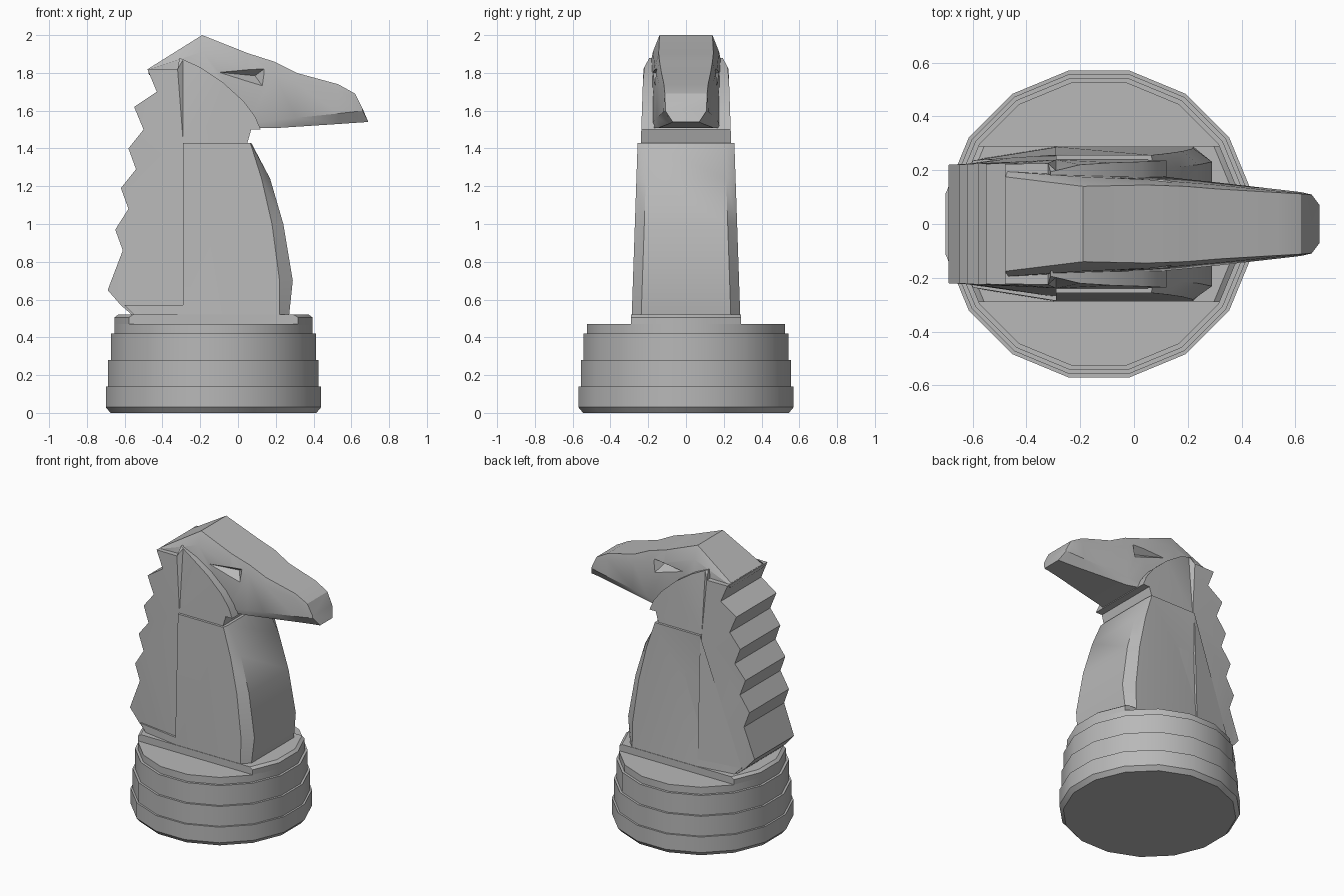
import bpy, bmesh, math
from mathutils import Vector

cube = bpy.data.objects.get("Cube")
if cube:
    bpy.data.objects.remove(cube, do_unlink=True)

grey = bpy.data.materials.new("stone grey")
grey.use_nodes = True
COLOUR = (0.48, 0.48, 0.48, 1)
grey.diffuse_color = COLOUR
grey.node_tree.nodes["Principled BSDF"].inputs["Base Color"].default_value = COLOUR

BASE_X = -0.13


def finish(name, bm):
    """Turn a bmesh into a shaded object."""
    bmesh.ops.recalc_face_normals(bm, faces=bm.faces)
    mesh = bpy.data.meshes.new(name)
    bm.to_mesh(mesh)
    bm.free()
    mesh.materials.append(grey)
    obj = bpy.data.objects.new(name, mesh)
    bpy.context.collection.objects.link(obj)
    shade(obj)
    return obj


def shade(obj):
    bpy.ops.object.select_all(action="DESELECT")
    obj.select_set(True)
    bpy.context.view_layer.objects.active = obj
    bpy.ops.object.shade_smooth_by_angle(angle=math.radians(28))


def loft(rings):
    """Skin a row of closed rings and cap both ends."""
    bm = bmesh.new()
    rows = [[bm.verts.new(p) for p in ring] for ring in rings]
    for a, b in zip(rows, rows[1:]):
        for i in range(len(a)):
            j = (i + 1) % len(a)
            bm.faces.new((a[i], a[j], b[j], b[i]))
    caps = [bm.faces.new(rows[0]), bm.faces.new(rows[-1])]
    bmesh.ops.triangulate(bm, faces=[f for f in caps if len(f.verts) > 4])
    return bm


def disc(apothem, z, sides=16):
    r = apothem / math.cos(math.pi / sides)
    turns = [(i + 0.5) * math.tau / sides for i in range(sides)]
    return [(BASE_X + r * math.cos(t), r * math.sin(t), z) for t in turns]


# Stepped round base
steps = [(0.545, 0), (0.57, 0.03), (0.57, 0.14), (0.557, 0.14), (0.557, 0.28),
         (0.542, 0.28), (0.542, 0.42), (0.525, 0.42), (0.525, 0.47)]
finish("base", loft([disc(a, z) for a, z in steps]))

# Raised band across the base, trimmed straight on both sides
bm = loft([disc(0.525, 0.465), disc(0.525, 0.505), disc(0.505, 0.52)])
for side in (-1, 1):
    cut = bmesh.ops.bisect_plane(bm, geom=bm.verts[:] + bm.edges[:] + bm.faces[:],
                                 plane_co=(0, side * 0.29, 0), plane_no=(0, side, 0),
                                 clear_outer=True)
    rim = [e for e in cut["geom_cut"] if isinstance(e, bmesh.types.BMEdge)]
    bmesh.ops.holes_fill(bm, edges=rim)
finish("base_band", bm)


# Neck with a zigzag mane, tapering towards the back
def neck_half(x, z):
    spread = 0.05 - 0.034 * (z - 0.52)
    return 0.22 + spread * min(max((x + 0.65) / 0.36, 0), 1) - 0.5 * max(0, z - 1.82)


mane = [(-0.48, 1.82), (-0.43, 1.70), (-0.55, 1.62), (-0.50, 1.50), (-0.58, 1.40),
        (-0.54, 1.29), (-0.62, 1.19), (-0.58, 1.08), (-0.65, 0.97), (-0.61, 0.86),
        (-0.69, 0.65), (-0.62, 0.57), (-0.54, 0.5)]
throat = [(0.05, 0.5), (0.05, 1.43), (0.07, 1.5), (0.12, 1.5)]
cheek = [(0.09, 1.57), (0.03, 1.65), (-0.08, 1.75), (-0.2, 1.83), (-0.31, 1.88), (-0.32, 1.82)]
bm = bmesh.new()
bm.faces.new([bm.verts.new((x, 0, z)) for x, z in mane + throat + cheek])
for spot, normal in (((-0.29, 0, 0), (1, 0, 0)), ((0, 0, 1.43), (0, 0, 1))):
    bmesh.ops.bisect_plane(bm, geom=bm.verts[:] + bm.edges[:] + bm.faces[:],
                           plane_co=spot, plane_no=normal)
bmesh.ops.triangulate(bm, faces=bm.faces[:])
right = bm.verts[:]
left = bmesh.ops.extrude_face_region(bm, geom=bm.faces[:], use_keep_orig=True)["geom"]
left = [v for v in left if isinstance(v, bmesh.types.BMVert)]
for side, verts in ((-1, right), (1, left)):
    for v in verts:
        v.co.y = side * neck_half(v.co.x, v.co.z)
finish("neck_and_mane", bm)


# Chest and shoulder plates: x, z, and how far the outer face is set back
def chest_half(x, z):
    return 0.287 - 0.034 * (z - 0.52) - 0.16 * max(0, -0.29 - x)


chest = [(-0.54, 0.51, 0), (-0.6, 0.57, 0), (-0.29, 0.57, 0), (-0.29, 1.43, 0),
         (0.07, 1.43, 0.005), (0.17, 1.24, 0.045), (0.24, 1.0, 0.06),
         (0.29, 0.7, 0.07), (0.27, 0.51, 0.05), (-0.29, 0.51, 0)]


def chest_ring(side, inset):
    return [(x - (0 if inset else back), side * (chest_half(x, z) - inset), z)
            for x, z, back in chest]


finish("chest", loft([chest_ring(-1, 0), chest_ring(-1, 0.05),
                      chest_ring(1, 0.05), chest_ring(1, 0)]))

# Head: x, top z, top half, cheek half, low z, bottom x, bottom z, bottom half
sections = [
    (-0.475, 1.822, 0.175, 0.195, 1.80, -0.47, 1.79, 0.17),
    (-0.19, 2.0, 0.14, 0.175, 1.60, -0.19, 1.55, 0.17),
    (0.05, 1.905, 0.145, 0.165, 1.53, 0.08, 1.51, 0.18),
    (0.19, 1.86, 0.14, 0.155, 1.55, 0.19, 1.507, 0.15),
    (0.31, 1.80, 0.13, 0.145, 1.562, 0.31, 1.515, 0.13),
    (0.53, 1.74, 0.117, 0.123, 1.585, 0.54, 1.53, 0.09),
    (0.62, 1.69, 0.112, 0.115, 1.595, 0.64, 1.537, 0.075),
    (0.66, 1.61, 0.108, 0.109, 1.6, 0.69, 1.54, 0.07),
]


def head_ring(x, top, top_w, cheek_w, low, bottom_x, bottom, bottom_w):
    mid = top + (low - top) * 0.22
    half = [(x, top_w, top), (x, cheek_w, mid),
            (x, cheek_w + 0.05 * (mid - low), low), (bottom_x, bottom_w, bottom)]
    return [(a, -b, c) for a, b, c in half] + half[::-1]


head = finish("head", loft([head_ring(*s) for s in sections]))

# Sunken triangular eyes
eye = [(-0.07, 1.8), (0.15, 1.83), (0.13, 1.73)]
for side in (-1, 1):
    apex = Vector((0.09, side * 0.11, 1.785))
    bm = bmesh.new()
    tip = bm.verts.new(apex)
    rim = [bm.verts.new(apex + 2 * (Vector((x, side * 0.165, z)) - apex)) for x, z in eye]
    bm.faces.new(rim)
    for i in range(3):
        bm.faces.new((rim[i], rim[i - 1], tip))
    cutter = finish("eye_cutter", bm)
    cutter.hide_render = True
    carve = head.modifiers.new("eye", "BOOLEAN")
    carve.operation = "DIFFERENCE"
    carve.solver = "EXACT"
    carve.object = cutter
    bpy.context.view_layer.objects.active = head
    bpy.ops.object.modifier_apply(modifier=carve.name)
    bpy.data.objects.remove(cutter, do_unlink=True)
shade(head)
